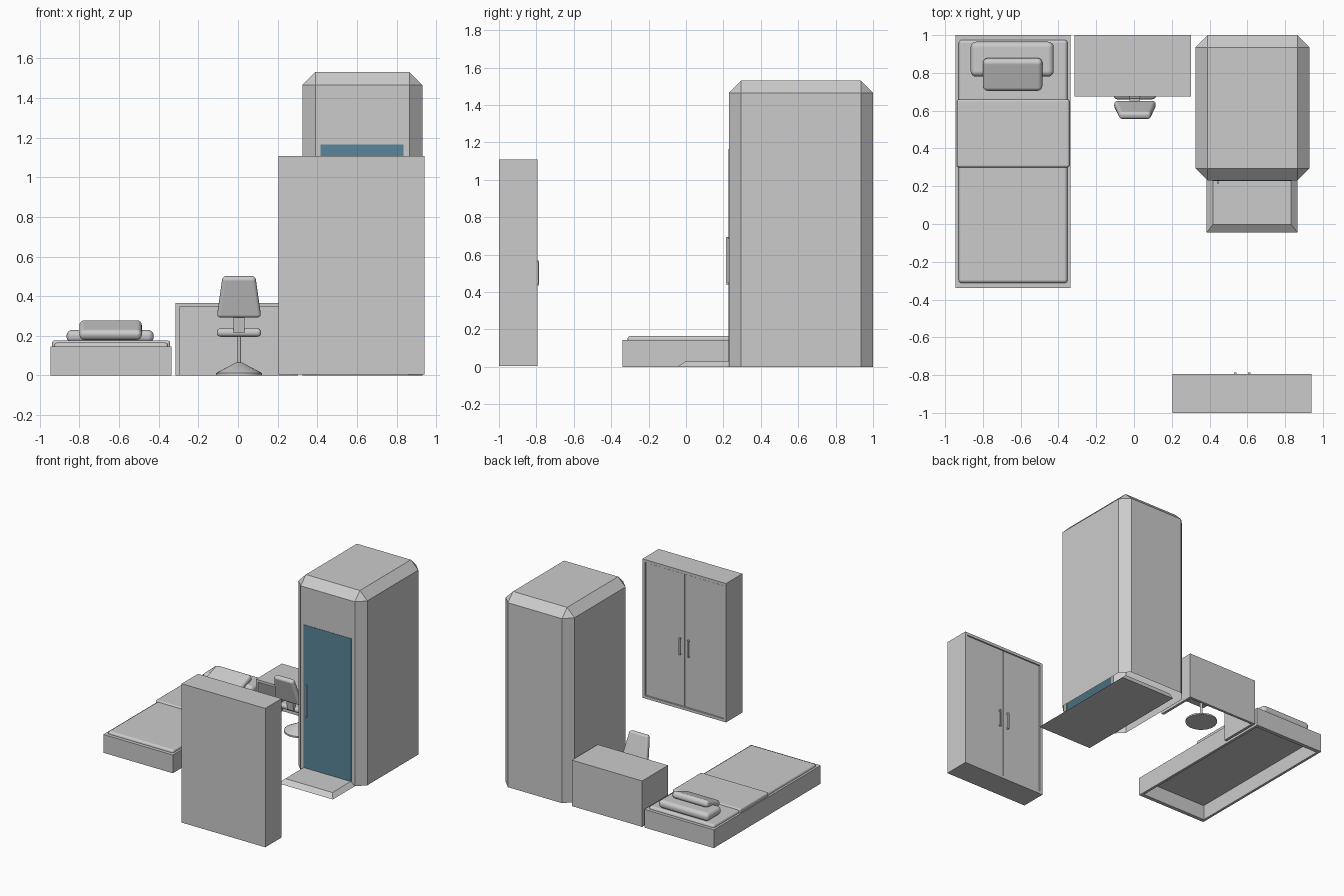
import bpy, bmesh, math
from mathutils import Vector

cube = bpy.data.objects.get("Cube")
if cube:
    bpy.data.objects.remove(cube, do_unlink=True)


def material(name, rgb):
    m = bpy.data.materials.new(name)
    m.use_nodes = True
    m.diffuse_color = (*rgb, 1)
    m.node_tree.nodes["Principled BSDF"].inputs["Base Color"].default_value = (*rgb, 1)
    return m


GREY = material("light grey", (0.6, 0.6, 0.6))
TEAL = material("teal", (0.1, 0.24, 0.32))


def finish(name, bm, mat=GREY, loc=(0, 0, 0)):
    bmesh.ops.recalc_face_normals(bm, faces=bm.faces)
    me = bpy.data.meshes.new(name)
    bm.to_mesh(me)
    bm.free()
    me.materials.append(mat)
    ob = bpy.data.objects.new(name, me)
    ob.location = loc
    bpy.context.collection.objects.link(ob)
    return ob


def smooth(ob, degrees=40):
    bpy.ops.object.select_all(action='DESELECT')
    ob.select_set(True)
    bpy.context.view_layer.objects.active = ob
    bpy.ops.object.shade_smooth_by_angle(angle=math.radians(degrees))


def box(name, x, y, z, mat=GREY, top=(1, 1), tilt=0, bevel=0):
    """Box from ranges, with optional top scaling, tilt about x and rounding."""
    lo, hi = Vector((x[0], y[0], z[0])), Vector((x[1], y[1], z[1]))
    size = hi - lo
    bm = bmesh.new()
    bmesh.ops.create_cube(bm, size=1)
    for v in bm.verts:
        if v.co.z > 0:
            v.co.x *= top[0]
            v.co.y *= top[1]
        v.co = v.co * size
    ob = finish(name, bm, mat, (lo + hi) / 2)
    ob.rotation_euler.x = math.radians(tilt)
    if bevel:
        smooth(ob)
        mod = ob.modifiers.new("rounding", 'BEVEL')
        mod.width, mod.segments, mod.harden_normals = bevel, 4, True
    return ob


def turned(name, profile, loc, sides=24):
    """Spin a radius/height profile around z."""
    bm = bmesh.new()
    vs = [bm.verts.new((r, 0, z)) for r, z in profile]
    es = [bm.edges.new(p) for p in zip(vs, vs[1:])]
    bmesh.ops.spin(bm, geom=vs + es, cent=(0, 0, 0), axis=(0, 0, 1),
                   angle=math.tau, steps=sides)
    bmesh.ops.remove_doubles(bm, verts=bm.verts, dist=0.0005)
    ob = finish(name, bm, loc=loc)
    smooth(ob)
    return ob


# Bed: open frame, mattress, folded blanket and two pillows
BX, BY, BZ = (-0.945, -0.335), (-0.34, 1.0), (0, 0.145)
T = 0.02
box("bed_side_right", (BX[0], BX[0] + T), BY, BZ)
box("bed_side_left", (BX[1] - T, BX[1]), BY, BZ)
box("bed_foot", (BX[0] + T, BX[1] - T), (BY[0], BY[0] + T + 0.01), BZ)
box("bed_head", (BX[0] + T, BX[1] - T), (BY[1] - T - 0.01, BY[1]), BZ)
box("mattress", (-0.928, -0.352), (-0.313, 0.975), (0.11, 0.166), bevel=0.018)
box("blanket", (-0.938, -0.342), (0.3, 0.66), (0.13, 0.176), bevel=0.012)
box("large_pillow", (-0.865, -0.425), (0.78, 0.965), (0.165, 0.23), bevel=0.03)
box("small_pillow", (-0.8, -0.485), (0.702, 0.882), (0.202, 0.256), tilt=20, bevel=0.025)

# Desk: top, back and two sides
DX, DY, DH = (-0.315, 0.303), (0.675, 1.0), 0.365
box("desk_top", DX, DY, (DH - T, DH))
box("desk_back", (DX[0] + T, DX[1] - T), (DY[1] - T, DY[1]), (0, DH - T))
for side, x in (("right", DX[0]), ("left", DX[1] - T)):
    box("desk_side_" + side, (x, x + T), DY, (0, DH - T))

# Swivel chair facing the desk
CX, CY = 0.005, 0.77
turned("chair_base", [(0, 0), (0.115, 0), (0.115, 0.012), (0.015, 0.066), (0, 0.066)], (CX, CY, 0))
turned("chair_stem", [(0, 0.06), (0.01, 0.06), (0.01, 0.2), (0, 0.2)], (CX, CY, 0), 12)
box("chair_seat", (CX - 0.112, CX + 0.112), (0.66, 0.88), (0.195, 0.238), bevel=0.02)
box("chair_arm", (CX - 0.028, CX + 0.028), (0.642, 0.672), (0.215, 0.33), tilt=8)
box("chair_backrest", (CX - 0.112, CX + 0.112), (0.58, 0.626), (0.29, 0.505),
    top=(0.74, 0.9), tilt=17, bevel=0.018)

# Tall cabin: chamfered shell, open underneath
X0, X1, Y0, Y1, H, C = 0.325, 0.93, 0.23, 1.0, 1.53, 0.065
bm = bmesh.new()
bmesh.ops.create_cube(bm, size=1)
for v in bm.verts:
    v.co = Vector(((X0 + X1) / 2 + v.co.x * (X1 - X0),
                   (Y0 + Y1) / 2 + v.co.y * (Y1 - Y0),
                   (v.co.z + 0.5) * H))
edges = [e for e in bm.edges if max(v.co.z for v in e.verts) > 0.1]
bmesh.ops.bevel(bm, geom=edges, offset=C, segments=1, affect='EDGES')
bottom = [f for f in bm.faces if all(v.co.z < 0.001 for v in f.verts)]
bmesh.ops.delete(bm, geom=bottom, context='FACES_ONLY')
finish("cabin_shell", bm)

# Cabin floor with a sloped-edge step in front
bm = bmesh.new()
rings = [[bm.verts.new((x, y, z)) for x, y in
          ((0.385 + s, -0.045 + 1.3 * s), (0.865 - s, -0.045 + 1.3 * s),
           (0.865 - s, 0.9), (0.385 + s, 0.9))]
         for s, z in ((0, 0), (0.033, 0.03))]
for i in range(4):
    j = (i + 1) % 4
    bm.faces.new((rings[0][i], rings[0][j], rings[1][j], rings[1][i]))
for ring in rings:
    bm.faces.new(ring)
finish("cabin_step", bm)

# Cabin door with a bar handle
box("cabin_door", (0.415, 0.835), (Y0 - 0.003, Y0 + 0.004), (0.03, 1.165), TEAL)


def handle(name, x, y_wall, y_out, z0, z1, w=0.012):
    ya, yb = sorted((y_out, y_out + math.copysign(0.006, y_wall - y_out)))
    box(name + "_bar", (x - w / 2, x + w / 2), (ya, yb), (z0, z1))
    for tag, z in (("lower", z0), ("upper", z1 - w)):
        box(name + "_" + tag + "_mount", (x - w / 2, x + w / 2),
            sorted((y_wall, y_out)), (z, z + w))


handle("cabin_handle", 0.445, Y0, 0.215, 0.44, 0.695)

# Wardrobe: frame around two recessed doors on the rear side
WX, WY, WZ = (0.205, 0.94), (-1.0, -0.795), (0.005, 1.108)
MID = sum(WX) / 2
F = 0.022
box("wardrobe_panel", WX, (WY[0], WY[0] + F), WZ)
box("wardrobe_top", WX, (WY[0] + F, WY[1]), (WZ[1] - F, WZ[1]))
box("wardrobe_bottom", WX, (WY[0] + F, WY[1]), (WZ[0], WZ[0] + F))
for side, s in (("right", -1), ("left", 1)):
    edge = WX[0] if s < 0 else WX[1]
    box("wardrobe_side_" + side, sorted((edge, edge - s * F)),
        (WY[0] + F, WY[1]), (WZ[0] + F, WZ[1] - F))
    box("wardrobe_door_" + side, sorted((MID + s * 0.003, edge - s * (F + 0.004))),
        (WY[1] - 0.026, WY[1] - 0.006), (WZ[0] + F + 0.004, WZ[1] - F - 0.004))
    handle("wardrobe_handle_" + side, MID + s * 0.037, WY[1] - 0.008, -0.785, 0.435, 0.57)
